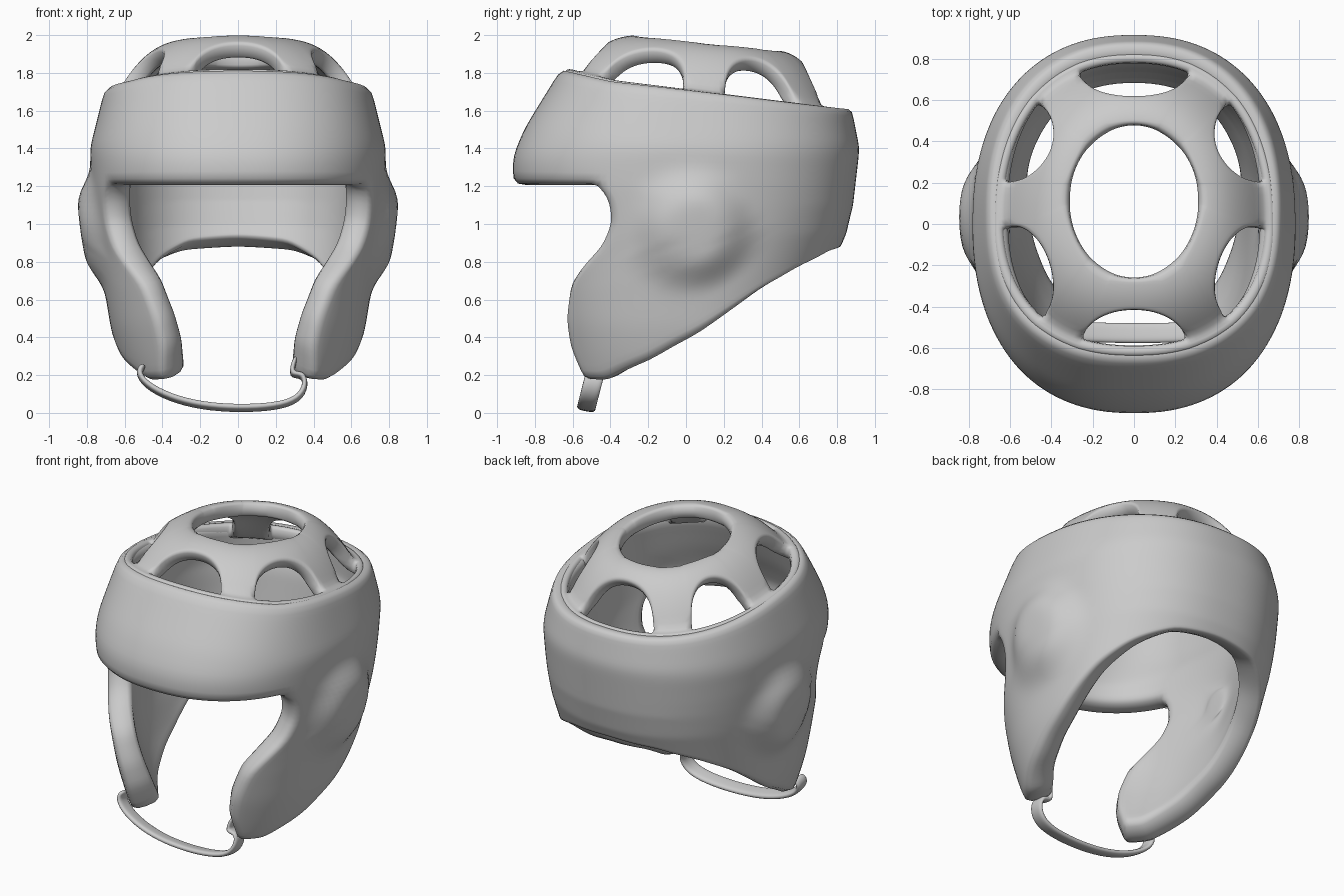
import bpy, bmesh
from math import sin, cos, acos, pi, radians, sqrt

if "Cube" in bpy.data.objects:
    bpy.data.objects.remove(bpy.data.objects["Cube"])

N = 2.3  # superellipse exponent of the head cross-section


def interp(pts, t):
    """Piecewise linear lookup in a sorted list of (t, value)."""
    if t <= pts[0][0]:
        return pts[0][1]
    for (a, va), (b, vb) in zip(pts, pts[1:]):
        if t <= b:
            return va + (vb - va) * (t - a) / (b - a)
    return pts[-1][1]


def spow(v, e):
    return abs(v) ** e * (1 if v >= 0 else -1)


# Outer profile by height: half width, front depth, back depth
WIDTH = [(.15, .58), (.3, .635), (.45, .675), (.7, .715), (1, .755),
         (1.2, .775), (1.4, .785), (1.7, .71), (1.84, .66)]
FRONT = [(.15, .68), (.5, .77), (.8, .82), (1, .86), (1.2, .915),
         (1.35, .92), (1.5, .86), (1.84, .65)]
BACK = [(.18, .5), (.6, .7), (.88, .82), (.95, .85), (1.1, .885),
        (1.4, .92), (1.62, .875), (1.75, .79)]


def bulge(y, z):
    """Smooth 0..1 mask of the ear pad."""
    k = min(1, max(0, (1 - sqrt((y - .04) ** 2 + (z - .97) ** 2) / .34) * 1.8))
    return k * k * (3 - 2 * k)


def shell(phi, z):
    """Outer shell point; phi = 0 front, pi back."""
    c = cos(phi)
    x = interp(WIDTH, z) * abs(sin(phi)) ** (2 / N)
    y = -spow(c, 2 / N) * interp(FRONT if c > 0 else BACK, z)
    if x < 1e-4:
        x = 0
    return (x + .085 * bulge(y, z), y, z)


def phi_at(y, z):
    depth = interp(FRONT if y < 0 else BACK, z)
    return acos(spow(max(-1, min(1, -y / depth)), N / 2))


def band_top(y):
    return 1.725 - .12 * y + .12 * max(0, -y - .4)


def build(name, grids, thick, mirror=True, padded=False, levels=1):
    """Skin grids of points, weld, mirror, thicken and smooth."""
    bm = bmesh.new()
    for rows in grids:
        vs = [[bm.verts.new(p) for p in r] for r in rows]
        for r0, r1 in zip(vs, vs[1:]):
            for i in range(len(r0) - 1):
                bm.faces.new((r0[i], r0[i + 1], r1[i + 1], r1[i]))
    bmesh.ops.remove_doubles(bm, verts=bm.verts, dist=1e-4)
    bmesh.ops.recalc_face_normals(bm, faces=bm.faces)
    bm.normal_update()
    out = 0
    for f in bm.faces:
        c = f.calc_center_median()
        c.z -= 1
        out += f.normal.dot(c) * f.calc_area()
    if out < 0:
        bmesh.ops.reverse_faces(bm, faces=bm.faces)
    me = bpy.data.meshes.new(name)
    bm.to_mesh(me)
    bm.free()
    me.polygons.foreach_set("use_smooth", [True] * len(me.polygons))
    ob = bpy.data.objects.new(name, me)
    bpy.context.collection.objects.link(ob)
    if mirror:
        m = ob.modifiers.new("mirror", 'MIRROR')
        m.merge_threshold = .001
    s = ob.modifiers.new("thickness", 'SOLIDIFY')
    s.thickness = thick
    s.offset = -1
    if padded:  # thin at the top rim, thick at the jaw and ears
        g = ob.vertex_groups.new(name="thickness")
        for v in me.vertices:
            x, y, z = v.co
            w = interp([(0, .4), (.3, .6)], band_top(y) - z)
            if z < .6:
                w = interp([(.2, .74), (.6, .6)], z)
            g.add([v.index], w + .3 * bulge(y, z), 'REPLACE')
        s.vertex_group = "thickness"
    d = ob.modifiers.new("smooth", 'SUBSURF')
    d.levels = d.render_levels = levels
    return ob


# Padded shell: forehead band plus cheek, ear and neck panel
EYE = 1.2
phi_f = phi_at(-.48, EYE)
side = [phi_f + (pi - phi_f) * i / 26 for i in range(27)]
front = [phi_f * i / 12 for i in range(12)]
band = []
for j in range(9):
    row = []
    for phi in front + side:
        z = 1.7
        for _ in range(4):
            z = band_top(shell(phi, z)[1])
        row.append(shell(phi, EYE + (z - EYE) * j / 8))
    band.append(row)

face_edge = [(-.55, .16), (-.63, .34), (-.655, .5), (-.63, .68), (-.56, .78),
             (-.46, .88), (-.41, 1.0), (-.42, 1.12), (-.48, EYE)]
neck_edge = [(-.55, .16), (-.42, .155), (-.17, .27), (.07, .41), (.4, .645),
             (.6, .765), (.76, .85)]
face_curve = [(z, phi_at(y, z)) for y, z in face_edge]
neck_curve = [(phi_at(y, z), z) for y, z in neck_edge] + [(pi, .87)]
phi_c, z_c, z_b = neck_curve[0][0], .16, .87
panel = []
for j in range(17):
    v = j / 16
    zf = EYE + (z_c - EYE) * v
    zb = EYE + (z_b - EYE) * v
    pf = interp(face_curve, zf)
    row = []
    for i in range(27):
        u = i / 26
        pb = phi_c + (pi - phi_c) * u
        # Coons patch between eye line, face edge, neck edge and back line
        phi = ((1 - v) * side[i] + v * pb + (1 - u) * pf
               - (1 - u) * ((1 - v) * phi_f + v * phi_c))
        z = (v * interp(neck_curve, pb) + (1 - u) * zf + u * zb
             - v * ((1 - u) * z_c + u * z_b))
        row.append(shell(phi, z))
    panel.append(row)
build("padded_shell", [band, panel], .25, padded=True)

# Crown: open ring with six arched vents above a collar tucked into the band
LOW = .85
vents = [(0, 21), (65, 23), (119, 17), (180, 22)]
cols = []
for c, h in vents:
    for i in range(13):
        t = -cos(pi * i / 12)
        if -.01 <= c + h * t <= 180.01:
            cols.append((radians(c + h * t),
                         LOW - .42 * sqrt(max(0, 1 - t * t))))
for (c0, h0), (c1, h1) in zip(vents, vents[1:]):
    for f in (.33, .67):
        cols.append((radians((c0 + h0) * (1 - f) + (c1 - h1) * f), LOW))
cols.sort()


def crown_point(phi, s):
    hx, hy = .315 * sin(phi), .11 - .37 * cos(phi)
    ox = .685 * abs(sin(phi)) ** (2 / N)
    oy = -spow(cos(phi), 2 / N) * (.645 if cos(phi) > 0 else .83)
    zh, zo = 1.97 - .11 * hy, band_top(oy) - .012
    x = hx + (ox - hx) * s
    z = zh + (zo - zh) * min(1, s / LOW) ** 2.1
    return (x if x > 1e-4 else 0, hy + (oy - hy) * s, z)


web = [[crown_point(p, r * j / 7) for p, r in cols] for j in range(8)]
collar = [[crown_point(p, s) for p, r in cols] for s in (LOW, .93, 1)]
build("vented_crown", [web, collar], .09)

# Chin strap with its hooked end
path = [(-.51, .25), (-.55, .2), (-.5, .12), (-.37, .05), (-.2, .005), (0, -.01),
        (.2, .0), (.33, .04), (.38, .13), (.35, .21), (.285, .19), (.325, .28)]
strap = [[(x, -.53 + .25 * z + w, z + .015 - .2 * w) for x, z in path]
         for w in (-.05, 0, .05)]
build("chin_strap", [strap], .035, mirror=False, levels=2)
